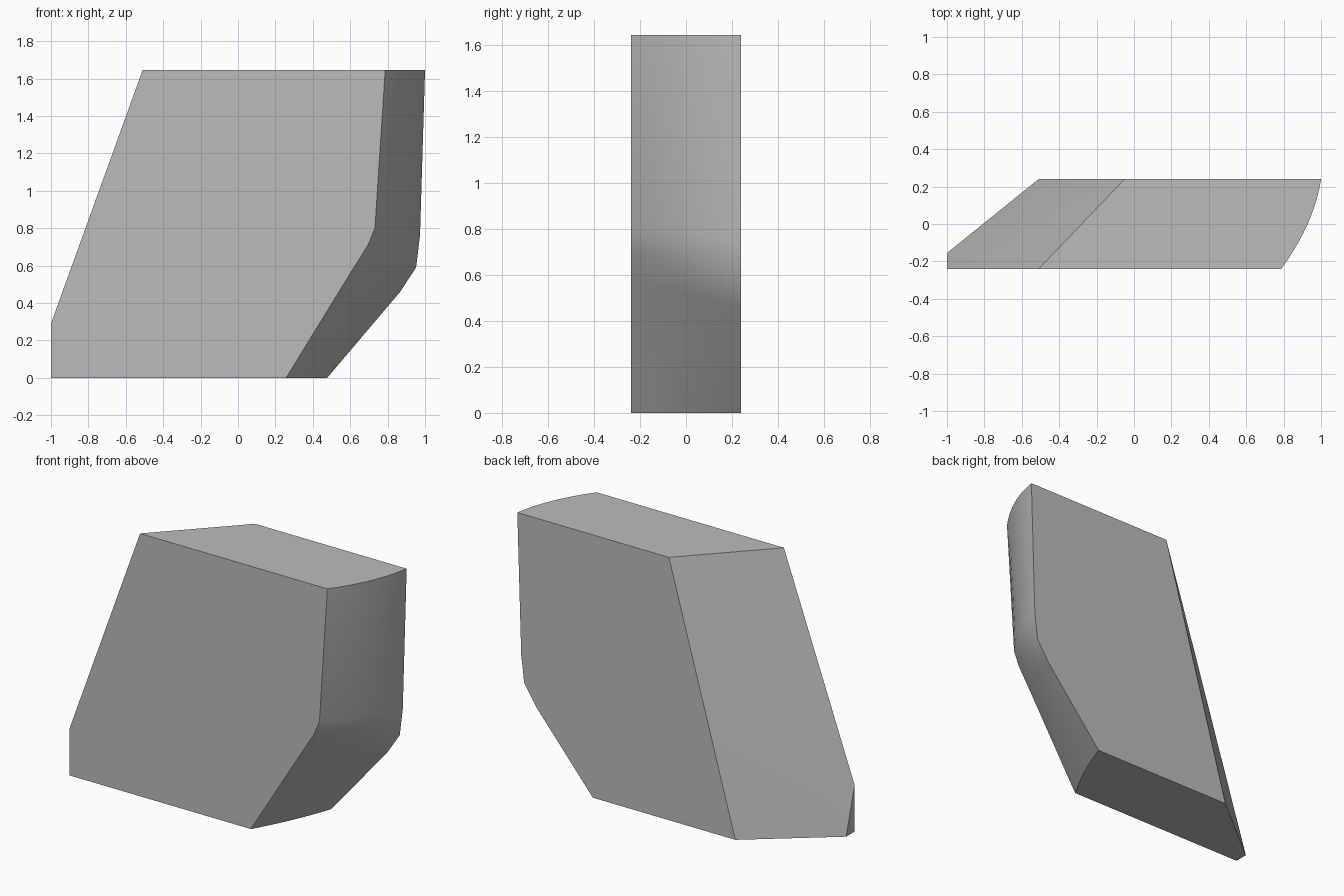
import bpy
import bmesh
import math
from mathutils import Vector

cube = bpy.data.objects.get("Cube")
if cube:
    bpy.data.objects.remove(cube, do_unlink=True)

HALF = 0.24     # half thickness
TOP = 1.645     # height
STEPS = 10      # divisions across the curved side

# Curved side: matching (x, z) points on the front and back, plus outward bulge
FRONT = [(0.257, 0), (0.61, 0.575), (0.695, 0.71), (0.732, 0.80), (0.787, TOP)]
BACK = [(0.477, 0), (0.867, 0.46), (0.952, 0.59), (0.973, 0.76), (1.0, TOP)]
BULGE = [0.015, 0.025, 0.03, 0.035, 0.035]

bm = bmesh.new()


def section(t):
    """One row of vertices running up the curved side at depth t (0 front, 1 back)."""
    row = []
    for (fx, fz), (bx, bz), bulge in zip(FRONT, BACK, BULGE):
        p = Vector((fx, -HALF, fz)).lerp(Vector((bx, HALF, bz)), t)
        p.x += 4 * bulge * t * (1 - t)
        row.append(bm.verts.new(p))
    return row


rows = [section(i / STEPS) for i in range(STEPS + 1)]
for a, b in zip(rows, rows[1:]):
    for j in range(len(a) - 1):
        bm.faces.new((a[j], b[j], b[j + 1], a[j + 1]))

# Corners of the slanted end
top_front = bm.verts.new((-0.51, -HALF, TOP))
top_back = bm.verts.new((-0.05, HALF, TOP))
low_back = bm.verts.new((-0.51, HALF, 0))
low_side = bm.verts.new((-1, -0.155, 0))
low_front = bm.verts.new((-1, -HALF, 0))
nose = bm.verts.new((-1, -HALF, 0.29))

# Front, back, top and bottom
bm.faces.new([low_front] + rows[0] + [top_front, nose])
bm.faces.new([low_back] + rows[-1] + [top_back])
bm.faces.new([top_front] + [r[-1] for r in rows] + [top_back])
bm.faces.new([low_front] + [r[0] for r in rows] + [low_back, low_side])

# Slanted end, gently folded, and its small corner facet
bm.faces.new((top_back, low_back, low_side))
bm.faces.new((top_back, low_side, nose))
bm.faces.new((top_back, nose, top_front))
bm.faces.new((nose, low_side, low_front))
bmesh.ops.recalc_face_normals(bm, faces=bm.faces)

mesh = bpy.data.meshes.new("slanted_block")
bm.to_mesh(mesh)
bm.free()
block = bpy.data.objects.new("slanted_block", mesh)
bpy.context.collection.objects.link(block)

# Plain grey material
grey = bpy.data.materials.new("plain_grey")
grey.use_nodes = True
colour = (0.5, 0.5, 0.5, 1)
grey.diffuse_color = colour
grey.node_tree.nodes["Principled BSDF"].inputs["Base Color"].default_value = colour
mesh.materials.append(grey)

# Smooth the curved side, keep the real edges crisp
bpy.ops.object.select_all(action='DESELECT')
block.select_set(True)
bpy.context.view_layer.objects.active = block
bpy.ops.object.shade_smooth_by_angle(angle=math.radians(30))
